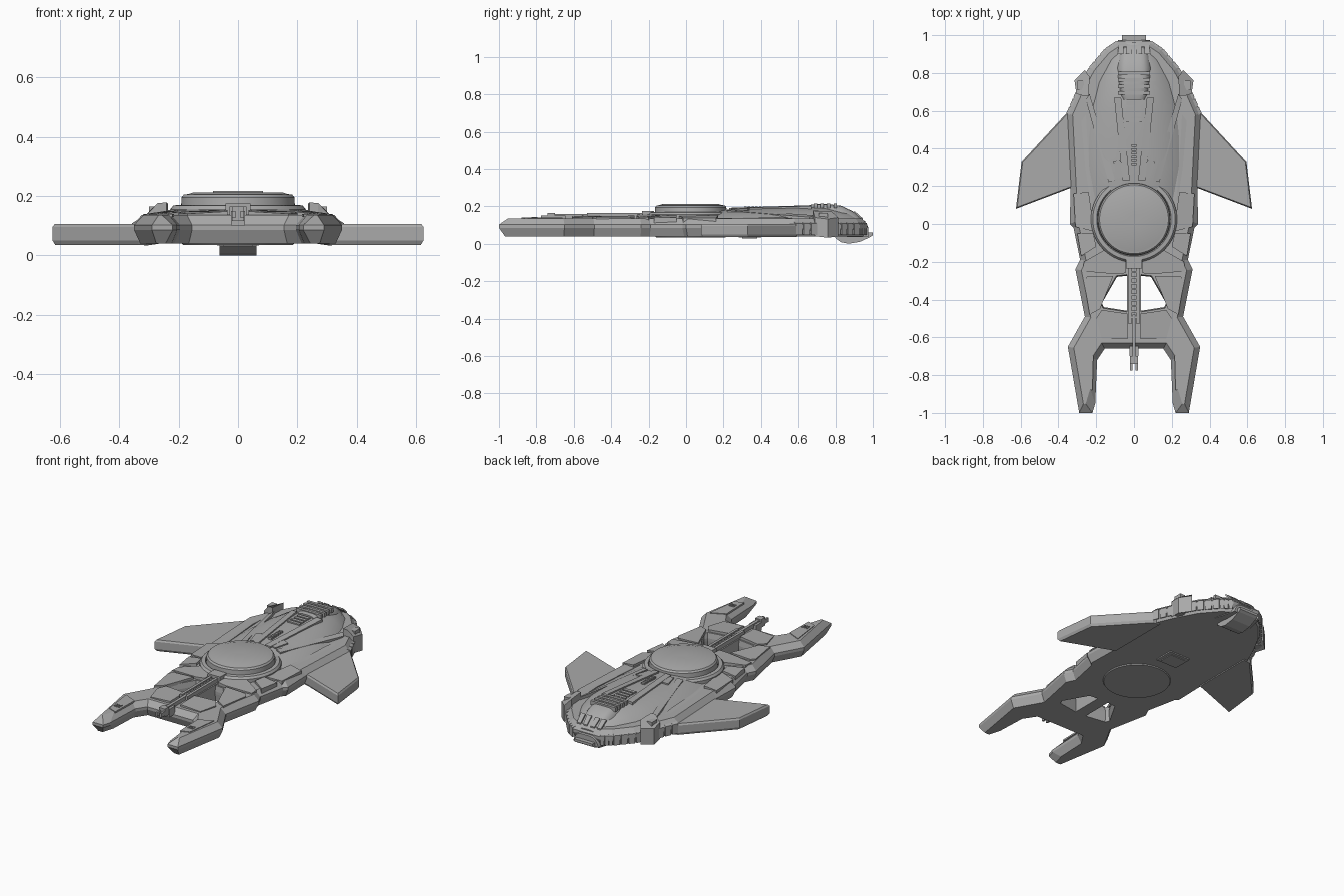
import bpy, bmesh, math
from mathutils import Vector

if "Cube" in bpy.data.objects:
    bpy.data.objects.remove(bpy.data.objects["Cube"])

grey = bpy.data.materials.new("hull grey")
grey.use_nodes = True
grey.diffuse_color = (0.4, 0.4, 0.4, 1)
grey.node_tree.nodes["Principled BSDF"].inputs["Base Color"].default_value = (0.4, 0.4, 0.4, 1)


def build(name, verts, faces, mirror=False, smooth=False):
    bm = bmesh.new()
    vs = [bm.verts.new(v) for v in verts]
    for f in faces:
        bm.faces.new([vs[i] for i in f])
    bmesh.ops.recalc_face_normals(bm, faces=bm.faces)
    me = bpy.data.meshes.new(name)
    bm.to_mesh(me)
    bm.free()
    me.materials.append(grey)
    if smooth:
        me.shade_smooth()
        me.set_sharp_from_angle(angle=math.radians(35))
    ob = bpy.data.objects.new(name, me)
    bpy.context.collection.objects.link(ob)
    if mirror:
        m = ob.modifiers.new("mirror", 'MIRROR')
        m.use_mirror_merge = False
    return ob


def stack(name, rings, mirror=False, smooth=False):
    """Skin matching closed rings and cap both ends."""
    n = len(rings[0])
    faces = [tuple(range(n)), tuple(range((len(rings) - 1) * n, len(rings) * n))]
    for r in range(len(rings) - 1):
        for i in range(n):
            j = (i + 1) % n
            faces.append((r * n + i, r * n + j, r * n + n + j, r * n + n + i))
    return build(name, [v for ring in rings for v in ring], faces, mirror, smooth)


def inset(points, amount, weight):
    """Mitred inward offset of a counter-clockwise outline."""
    pts = [Vector(p) for p in points]
    out = []
    for i, p in enumerate(pts):
        a, b = pts[i - 1], pts[(i + 1) % len(pts)]
        d1, d2 = (p - a).normalized(), (b - p).normalized()
        n1, n2 = Vector((-d1.y, d1.x)), Vector((-d2.y, d2.x))
        w1, w2 = amount * weight(a, p), amount * weight(p, b)
        det = n1.x * n2.y - n1.y * n2.x
        if abs(det) < 0.05:
            out.append(p + n1 * w1)
        else:
            out.append(p + Vector((w1 * n2.y - w2 * n1.y, w2 * n1.x - w1 * n2.x)) / det)
    return out


def plate(name, outline, levels, weight=lambda a, b: 1, mirror=True):
    return stack(name, [[(p.x, p.y, z) for p in inset(outline, d, weight)]
                        for z, d in levels], mirror)


def slab(name, pts, depth, mirror=True):
    """Tilted polygon thickened downwards."""
    return stack(name, [pts, [(x, y, z - depth) for x, y, z in pts]], mirror)


def box(name, x, y, z, mirror=False):
    return stack(name, [[(x[0], y[0], h), (x[1], y[0], h), (x[1], y[1], h), (x[0], y[1], h)]
                        for h in z], mirror)


def loft(name, stations, power, n=20):
    """Domed cross-sections along y: (y, half width, top, bottom)."""
    rings = []
    for y, w, top, bot in stations:
        ts = [math.cos(math.pi * i / n) for i in range(n + 1)]
        rings.append([(w * t, y, bot + (top - bot) * (1 - abs(t) ** power)) for t in ts])
    return stack(name, rings, smooth=True)


def lathe(name, profile, cy, n=64):
    ring = [(math.cos(2 * math.pi * i / n), math.sin(2 * math.pi * i / n)) for i in range(n)]
    return stack(name, [[(r * c, cy + r * s, z) for c, s in ring] for r, z in profile], smooth=True)


# Main hull plate with forked prongs and two deck openings
def hull_weight(a, b):
    if a.x < 0.001 and b.x < 0.001:
        return 0
    if max(a.y, b.y) < -0.94:
        return 1.6
    if max(a.x, b.x) < 0.175 and -0.5 < a.y < -0.2:
        return 0.2
    return 1

hull = [(0, -.66), (.155, -.66), (.195, -.72), (.205, -.95), (.22, -1), (.29, -1), (.35, -.65),
        (.26, -.49), (.31, -.24), (.285, -.19), (.32, -.02), (.34, 0), (.335, .18), (.355, .585),
        (.30, .71), (.235, .83), (.15, .93), (.09, .97), (0, .97), (0, -.27), (.09, -.28),
        (.17, -.42), (.16, -.44), (0, -.465)]
plate("main_hull", hull, [(.04, .02), (.085, 0), (.102, 0), (.135, .03)], hull_weight)

# Swept wings
plate("wing", [(.3, .2), (.335, .19), (.625, .08), (.595, .33), (.355, .59), (.3, .6)],
      [(.035, .008), (.05, 0), (.095, 0), (.105, .006)])

# Smooth rear shell and hooded tail
loft("rear_shell", [(-.02, .2, .15, .12), (.15, .235, .178, .12), (.3, .27, .186, .115),
                    (.45, .275, .192, .11), (.6, .26, .198, .105), (.75, .22, .195, .1),
                    (.87, .165, .17, .09), (.96, .1, .12, .07)], 2.6)
loft("tail_hood", [(.66, .085, .207, .1), (.69, .105, .212, .08), (.76, .118, .212, .05),
                   (.83, .118, .203, .04), (.89, .105, .175, .035), (.94, .092, .135, .035),
                   (.975, .085, .09, .035)], 5)
for i in range(4):
    y = .685 + i * .035
    box("hood_slat", (-.085, .085), (y, y + .018), (.19, .216))
for x in (.012, .055):
    slab("hood_vent", [(x, .9, .177), (x + .032, .9, .177), (x + .026, .945, .137), (x, .945, .137)], .012)

# Tail engine below the hood
engine = [(.8, .03), (.83, .008), (.87, 0), (.93, .01), (.985, .035), (1, .045), (1, .06), (.8, .06)]
stack("tail_engine", [[(x, y, z) for y, z in engine] for x in (-.063, .063)])

# Turntable disc, collar and belly disc
lathe("top_disc", [(.228, .12), (.228, .155), (.218, .168), (.197, .17), (.192, .16), (.19, .195),
                   (.182, .205), (.168, .206), (.15, .212), (.02, .212)], .025)
lathe("belly_disc", [(.185, .034), (.19, .042)], .025)
box("belly_hatch", (-.07, .07), (.28, .4), (.033, .045))
box("belly_hatch_panel", (-.05, .05), (.3, .38), (.029, .04))

# Ribs running back over the shell
slab("spine_rib", [(.022, .23, .192), (.06, .23, .19), (.105, .67, .202), (.068, .67, .206)], .03)
slab("shell_rib", [(.1, .23, .184), (.135, .22, .178), (.255, .66, .142), (.235, .69, .152)], .04)
slab("shell_panel", [(.05, .25, .19), (.085, .24, .186), (.11, .33, .188), (.075, .34, .193)], .02)
slab("shell_sill", [(.225, .12, .136), (.262, .14, .13), (.3, .35, .132), (.3, .58, .13),
                    (.26, .7, .125), (.25, .5, .142)], .03)
for i in range(6):
    y = .31 + i * .02
    box("spine_block", (-.012, .012), (y, y + .013), (.18, .2))
for i in range(4):
    y = .54 + i * .03
    box("spine_step", (-.04, .04), (y, y + .02), (.18, .203))

# Side pods and rim blocks
slab("side_pod", [(.24, .68, .178), (.27, .68, .176), (.305, .69, .14), (.315, .76, .132),
                  (.26, .815, .14), (.235, .78, .172)], .1)
box("pod_clamp", (.265, .3), (.71, .76), (.045, .165), True)
for a, b in zip(hull[13:17], hull[14:18]):
    for i in range(3):
        u, v = (Vector(a).lerp(Vector(b), t) for t in (i / 3 + .03, i / 3 + .3))
        slab("rim_block", [(u.x + .004, u.y, .108), (v.x + .004, v.y, .108),
                           (v.x - .02, v.y - .02, .122), (u.x - .02, u.y - .02, .122)], .06)

# Shoulder armour beside the disc
slab("shoulder", [(.21, -.04, .15), (.31, -.015, .138), (.32, .16, .138), (.24, .17, .15)], .03)
slab("shoulder_arm", [(.2, -.12, .152), (.28, -.17, .142), (.3, -.05, .14), (.215, -.05, .152)], .03)

# Raised deck plates around the openings
slab("deck_brace", [(.045, -.2, .155), (.16, -.14, .155), (.265, -.2, .142), (.27, -.25, .142),
                    (.1, -.265, .15), (.045, -.26, .155)], .03)
slab("deck_side", [(.18, -.45, .148), (.235, -.48, .142), (.265, -.3, .142), (.245, -.275, .144),
                   (.11, -.275, .15)], .02)
slab("deck_front", [(.035, -.475, .152), (.17, -.455, .148), (.2, -.5, .143), (.17, -.61, .14),
                    (.035, -.61, .148)], .02)
slab("prong_panel", [(.215, -.7, .139), (.3, -.66, .139), (.275, -.86, .139), (.22, -.88, .139)], .01)
for i in range(3):
    box("prong_vent", (.232 + i * .014, .24 + i * .014), (-.825, -.795), (.13, .143), True)

# Central spine and forked gun
box("spine_beam", (-.036, .036), (-.52, -.2), (.04, .14))
box("spine_collar", (-.042, .042), (-.235, -.17), (.13, .175))
box("spine_rail", (.012, .028), (-.53, -.2), (.13, .165), True)
for i in range(9):
    y = -.5 + i * .03
    box("rail_tie", (-.024, .024), (y, y + .012), (.135, .16))
box("gun_barrel", (-.009, .009), (-.72, -.48), (.13, .158))
box("gun_mount", (-.024, .024), (-.7, -.645), (.1, .15))
box("gun_block", (-.02, .02), (-.74, -.7), (.115, .165))
box("gun_prong", (.008, .02), (-.775, -.735), (.125, .15), True)
